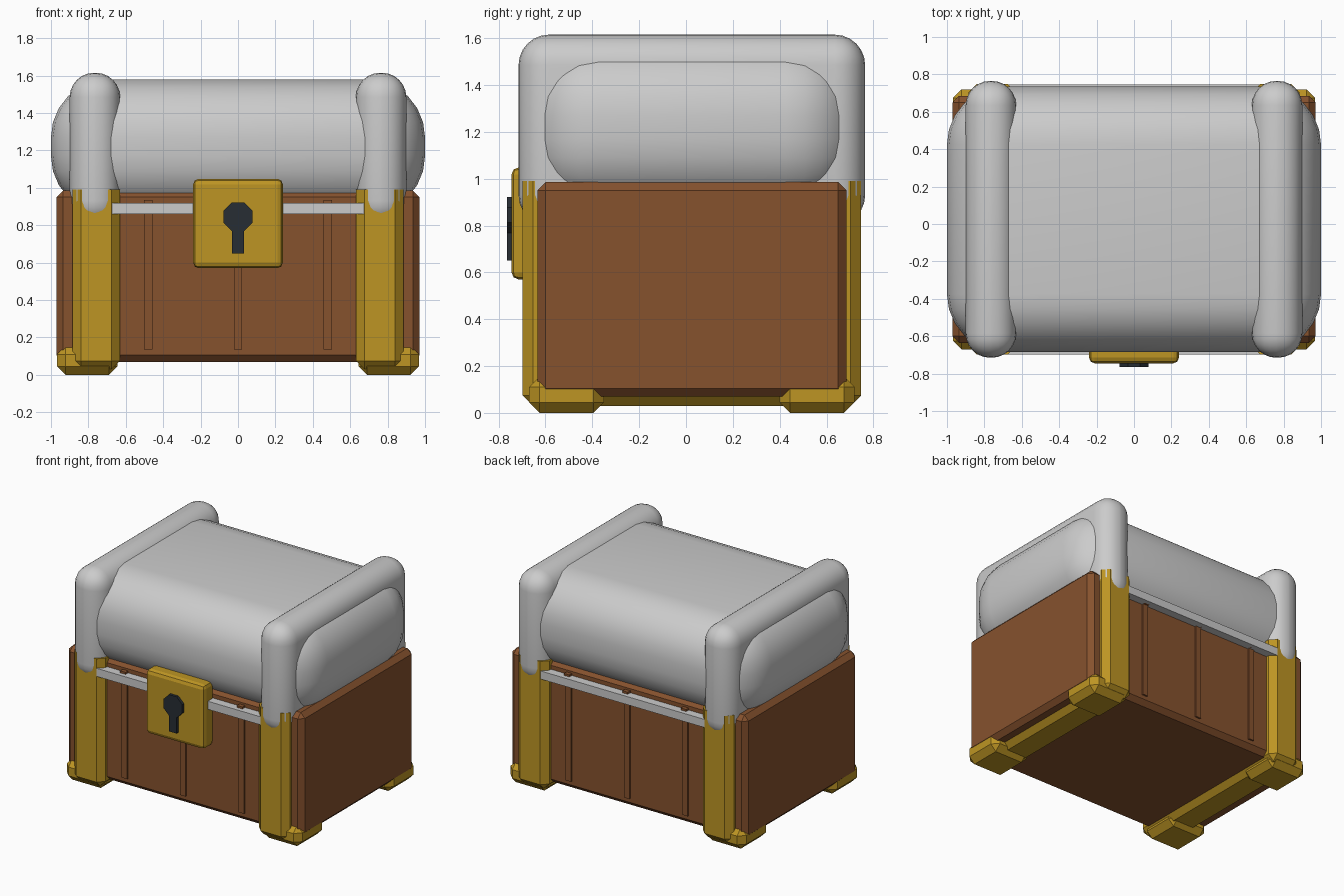
import bpy, bmesh, math
from mathutils import Matrix

if "Cube" in bpy.data.objects:
    bpy.data.objects.remove(bpy.data.objects["Cube"])

YC = 0.025  # depth centre of the chest


def material(name, rgb):
    m = bpy.data.materials.new(name)
    m.diffuse_color = (*rgb, 1)
    m.use_nodes = True
    m.node_tree.nodes["Principled BSDF"].inputs["Base Color"].default_value = m.diffuse_color
    return m


GOLD = material("gold", (0.51, 0.30, 0.017))
WOOD = material("wood", (0.24, 0.084, 0.027))
DARK = material("dark_iron", (0.02, 0.026, 0.034))


def finish(bm, name, mat, smooth):
    me = bpy.data.meshes.new(name)
    bmesh.ops.recalc_face_normals(bm, faces=bm.faces)
    bm.to_mesh(me)
    bm.free()
    ob = bpy.data.objects.new(name, me)
    bpy.context.collection.objects.link(ob)
    if mat:
        me.materials.append(mat)
    if smooth:
        bpy.ops.object.select_all(action='DESELECT')
        ob.select_set(True)
        bpy.context.view_layer.objects.active = ob
        bpy.ops.object.shade_smooth_by_angle(angle=math.radians(40))
    return ob


def box(name, x, y, z, bevel=0, seg=1, mat=None, smooth=False, square_top=False):
    """Box from (min, max) pairs, optionally bevelled (top rim can stay square)."""
    bm = bmesh.new()
    bmesh.ops.create_cube(bm, size=1)
    for v in bm.verts:
        v.co = [(a + b) / 2 + c * (b - a) for c, (a, b) in zip(v.co, (x, y, z))]
    if bevel:
        edges = [e for e in bm.edges
                 if not (square_top and all(v.co.z > z[1] - 1e-4 for v in e.verts))]
        bmesh.ops.bevel(bm, geom=edges, offset=bevel, segments=seg,
                        profile=0.5, affect='EDGES')
    return finish(bm, name, mat, smooth)


def span(a, b, s):
    """Range mirrored to the side given by s."""
    return tuple(sorted((a * s, b * s)))


def depth(a, b, s):
    lo, hi = span(a, b, s)
    return (lo + YC, hi + YC)


# Wooden body and rounded lid
box("body", (-0.97, 0.97), depth(-0.66, 0.66, 1), (0.07, 0.985), 0.035, mat=WOOD)
box("lid_barrel", (-1, 1), depth(-0.71, 0.71, 1), (0.86, 1.58), 0.31, 6, smooth=True)

for s, side in ((-1, "left"), (1, "right")):
    # Padded lid bands and gold straps wrapping the body
    box(f"lid_band_{side}", span(0.63, 0.90, s), depth(-0.74, 0.74, 1),
        (0.80, 1.615), 0.13, 6, smooth=True)
    box(f"strap_{side}", span(0.63, 0.885, s), depth(-0.723, 0.723, 1),
        (0.03, 0.99), 0.045, mat=GOLD, square_top=True)
    # Corner feet
    for t, end in ((-1, "front"), (1, "back")):
        box(f"foot_{end}_{side}", span(0.645, 0.968, s), depth(0.375, 0.695, t),
            (0, 0.155), 0.045, mat=GOLD)

# Lid rim bars and wooden slats on front and back
for t, end in ((-1, "front"), (1, "back")):
    box(f"rim_bar_{end}", (-0.68, 0.68), depth(0.66, 0.722, t), (0.86, 0.92))
    for i, x in enumerate((-0.48, 0, 0.48)):
        box(f"slat_{end}_{i + 1}", (x - 0.022, x + 0.022), depth(0.63, 0.672, t),
            (0.135, 0.935) if t else (0, 0), mat=WOOD)
        box(f"slat_tip_{end}_{i + 1}", (x - 0.022, x + 0.022), depth(0.66, 0.69, t),
            (0.86, 0.935), mat=WOOD)

# Lock plate with keyhole
box("lock_plate", (-0.24, 0.24), (-0.745, -0.62), (0.57, 1.048), 0.03, 2, mat=GOLD)
box("keyhole_slot", (-0.032, 0.032), (-0.765, -0.72), (0.65, 0.82), mat=DARK)
bm = bmesh.new()
bmesh.ops.create_cone(bm, cap_ends=True, segments=8, radius1=0.084, radius2=0.084,
                      depth=0.045,
                      matrix=Matrix.Translation((0, -0.7425, 0.845))
                      @ Matrix.Rotation(math.pi / 2, 4, 'X')
                      @ Matrix.Rotation(math.pi / 8, 4, 'Z'))
finish(bm, "keyhole_round", DARK, False)
